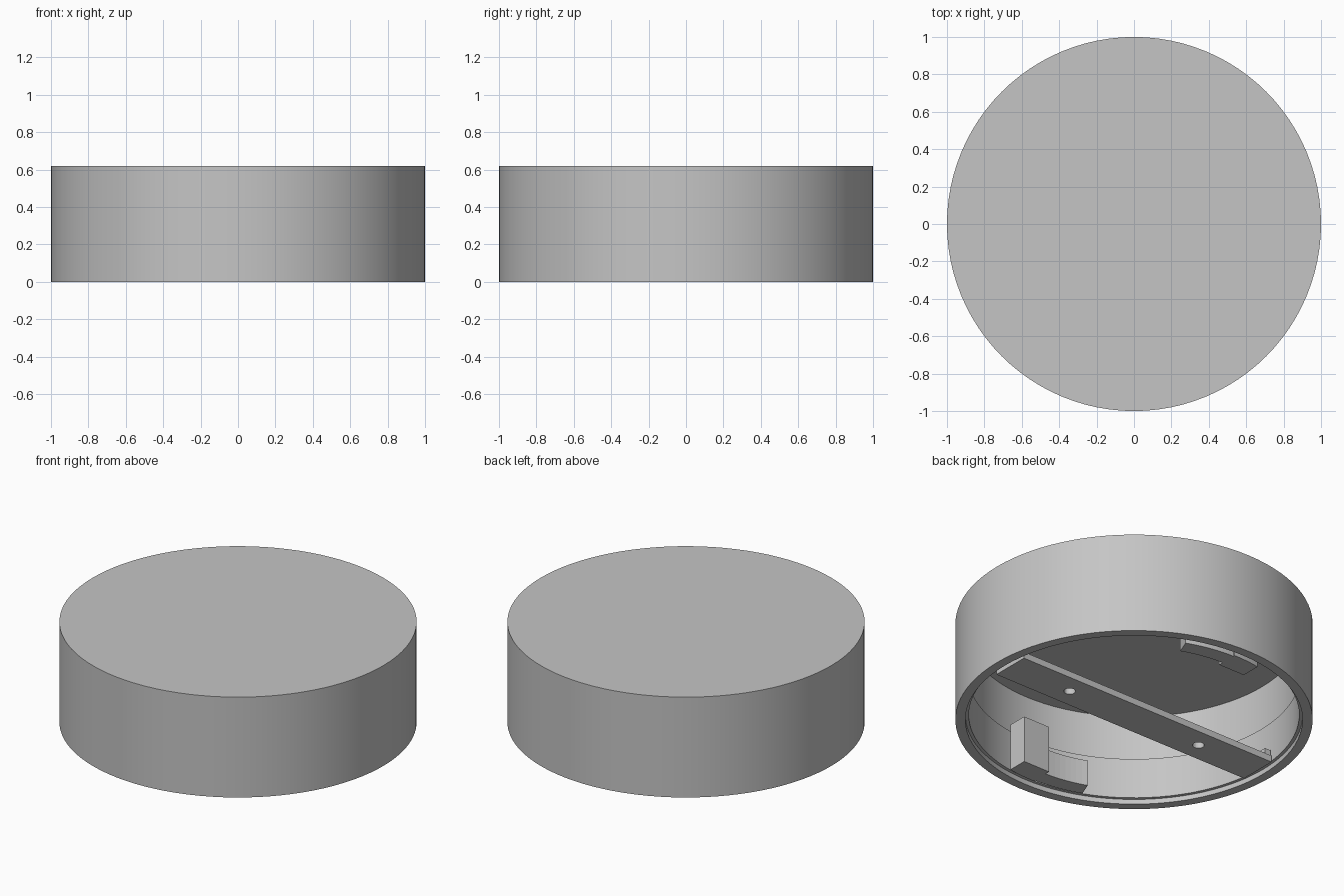
import bpy, bmesh, math

if "Cube" in bpy.data.objects:
    bpy.data.objects.remove(bpy.data.objects["Cube"], do_unlink=True)

grey = bpy.data.materials.new("plain_grey")
grey.use_nodes = True
COLOUR = (0.56, 0.56, 0.56, 1)
grey.diffuse_color = COLOUR
grey.node_tree.nodes["Principled BSDF"].inputs["Base Color"].default_value = COLOUR


def finish(name, bm, smooth=False):
    bmesh.ops.recalc_face_normals(bm, faces=bm.faces)
    mesh = bpy.data.meshes.new(name)
    bm.to_mesh(mesh)
    bm.free()
    mesh.materials.append(grey)
    ob = bpy.data.objects.new(name, mesh)
    bpy.context.collection.objects.link(ob)
    if smooth:
        bpy.ops.object.select_all(action="DESELECT")
        ob.select_set(True)
        bpy.context.view_layer.objects.active = ob
        bpy.ops.object.shade_smooth_by_angle(angle=math.radians(30))
    return ob


def prism(bm, outline, z0, z1):
    """Extrude a flat outline between two heights."""
    face = bm.faces.new([bm.verts.new((x, y, z0)) for x, y in outline])
    new = bmesh.ops.extrude_face_region(bm, geom=[face])["geom"]
    for v in new:
        if isinstance(v, bmesh.types.BMVert):
            v.co.z = z1


def box(bm, x0, x1, y0, y1, z0, z1):
    prism(bm, [(x0, y0), (x1, y0), (x1, y1), (x0, y1)], z0, z1)


# Round housing: closed cup, open underneath, with a stepped inner wall
SIDES = 96
profile = [(1, 0.62), (1, 0), (0.944, 0), (0.944, 0.03),
           (0.925, 0.03), (0.925, 0.28), (0.935, 0.28), (0.935, 0.56)]
bm = bmesh.new()
rings = []
for r, z in profile:
    angles = [2 * math.pi * i / SIDES for i in range(SIDES)]
    rings.append([bm.verts.new((r * math.cos(a), r * math.sin(a), z)) for a in angles])
for low, high in zip(rings, rings[1:]):
    for i in range(SIDES):
        j = (i + 1) % SIDES
        bm.faces.new((low[i], low[j], high[j], high[i]))
bm.faces.new(rings[0])
bm.faces.new(rings[-1])
finish("housing", bm, smooth=True)

# Mounting bar across the opening, with upturned end tabs
bm = bmesh.new()
box(bm, -0.905, 0.905, -0.12, 0.12, 0.01, 0.05)
bar = finish("mounting_bar", bm)
for side in (-1, 1):
    # Screw holes
    bm = bmesh.new()
    bmesh.ops.create_cone(bm, cap_ends=True, segments=24, radius1=0.033,
                          radius2=0.033, depth=0.2)
    bmesh.ops.translate(bm, verts=bm.verts, vec=(side * 0.47, 0, 0.03))
    cutter = finish("screw_hole_cutter", bm)
    cutter.hide_render = True
    cutter.hide_set(True)
    cut = bar.modifiers.new("screw_hole", "BOOLEAN")
    cut.object = cutter
    cut.solver = "EXACT"
    bm = bmesh.new()
    xs = sorted((side * 0.865, side * 0.905))
    ys = sorted((-side * 0.04, -side * 0.11))
    box(bm, *xs, *ys, 0.05, 0.09)
    finish("bar_end_tab", bm)

# Apply the holes and drop the cutters
depsgraph = bpy.context.evaluated_depsgraph_get()
bar_mesh = bpy.data.meshes.new_from_object(bar.evaluated_get(depsgraph))
bar.modifiers.clear()
bar.data = bar_mesh
for ob in [o for o in bpy.data.objects if o.name.startswith("screw_hole_cutter")]:
    bpy.data.objects.remove(ob, do_unlink=True)


def arc(radius, x0, x1, steps=8):
    xs = [x0 + (x1 - x0) * i / steps for i in range(steps + 1)]
    return [(x, -math.sqrt(radius ** 2 - x * x)) for x in xs]


# Retaining clips: a tall block joined to a lower curved arm, front and back
for name, side in (("front_clip", 1), ("back_clip", -1)):
    bm = bmesh.new()
    tall = [(-0.02, -0.765), (0.16, -0.765)] + arc(0.9, 0.16, -0.02)
    arm = arc(0.795, -0.285, -0.02) + arc(0.89, -0.02, -0.32)
    for outline, top in ((tall, 0.3), (arm, 0.17)):
        prism(bm, [(side * x, side * y) for x, y in outline], 0.01, top)
    finish(name, bm)
